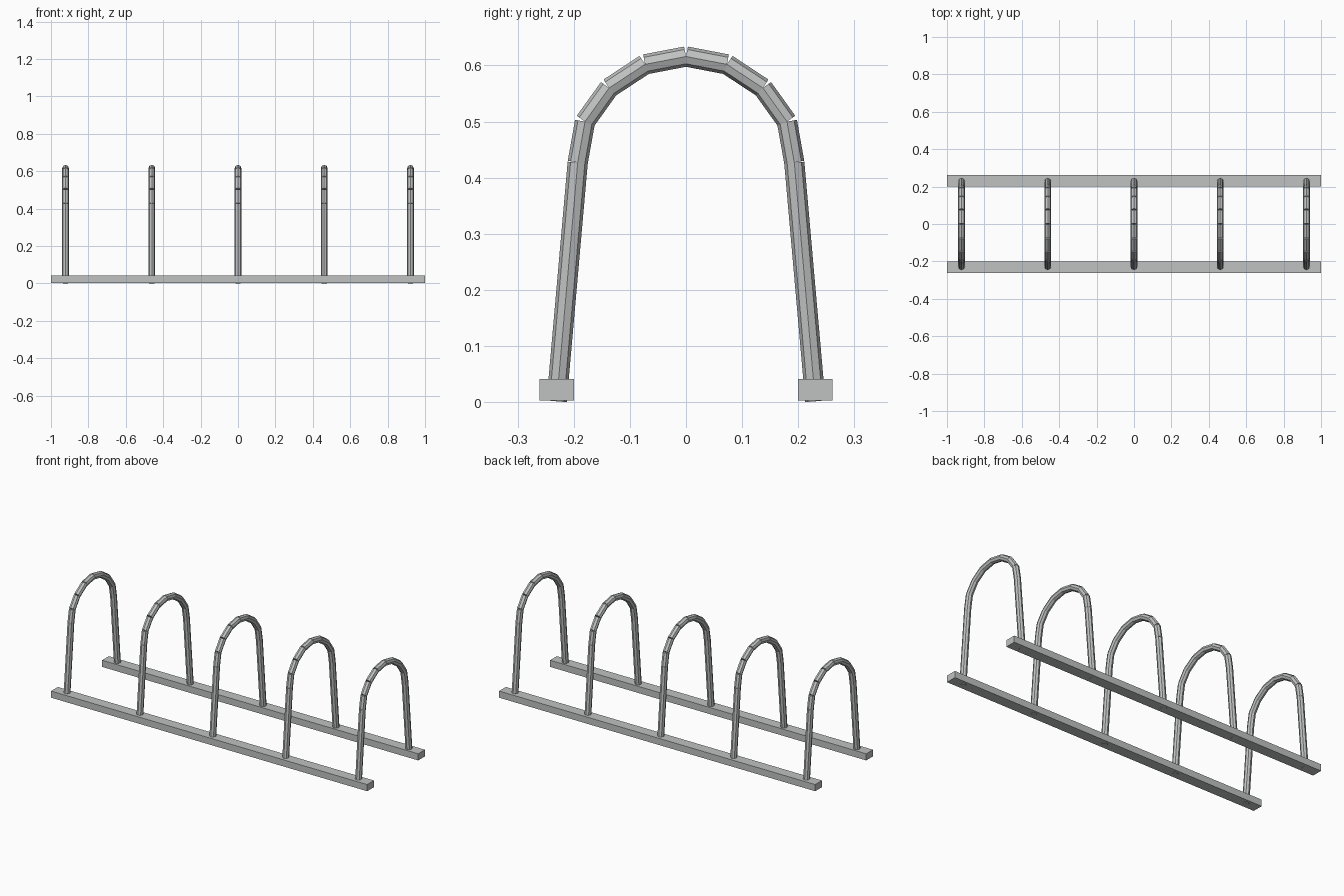
import bpy
import bmesh
import math
from mathutils import Matrix, Vector

cube = bpy.data.objects.get("Cube")
if cube:
    bpy.data.objects.remove(cube, do_unlink=True)

# Single galvanised steel colour
STEEL = (0.53, 0.54, 0.54, 1.0)
steel = bpy.data.materials.new("galvanised_steel")
steel.use_nodes = True
steel.diffuse_color = STEEL
steel.node_tree.nodes["Principled BSDF"].inputs["Base Color"].default_value = STEEL


def make_mesh(name, bm):
    mesh = bpy.data.meshes.new(name)
    bm.to_mesh(mesh)
    bm.free()
    mesh.materials.append(steel)
    return mesh


def place(name, mesh, location):
    obj = bpy.data.objects.new(name, mesh)
    obj.location = location
    bpy.context.collection.objects.link(obj)
    return obj


# Ground rails
bm = bmesh.new()
bmesh.ops.create_cube(bm, size=1, matrix=Matrix.Diagonal((2.0, 0.061, 0.038, 1)))
rail_mesh = make_mesh("rail", bm)
for name, side in (("front_rail", -1), ("back_rail", 1)):
    place(name, rail_mesh, (0, side * 0.2305, 0.022))

# Hoop: straight eight-sided tubes butted together along half an arch, then mirrored
TUBE_RADIUS = 0.018
half_arch = [(0.2305, 0.0015), (0.193, 0.427), (0.180, 0.500),
             (0.137, 0.560), (0.073, 0.602), (0.0, 0.616)]
path = [Vector((0, y, z)) for y, z in half_arch]
path += [Vector((0, -p.y, p.z)) for p in reversed(path[:-1])]

bm = bmesh.new()
for start, end in zip(path, path[1:]):
    step = end - start
    tilt = Matrix.Rotation(math.atan2(-step.y, step.z), 4, 'X')
    bmesh.ops.create_cone(bm, cap_ends=True, segments=8,
                          radius1=TUBE_RADIUS, radius2=TUBE_RADIUS,
                          depth=step.length,
                          matrix=Matrix.Translation((start + end) / 2) @ tilt)
hoop_mesh = make_mesh("hoop", bm)

# Five evenly spaced hoops
for i in range(5):
    place(f"hoop_{i + 1}", hoop_mesh, ((i - 2) * 0.461, 0, 0))
